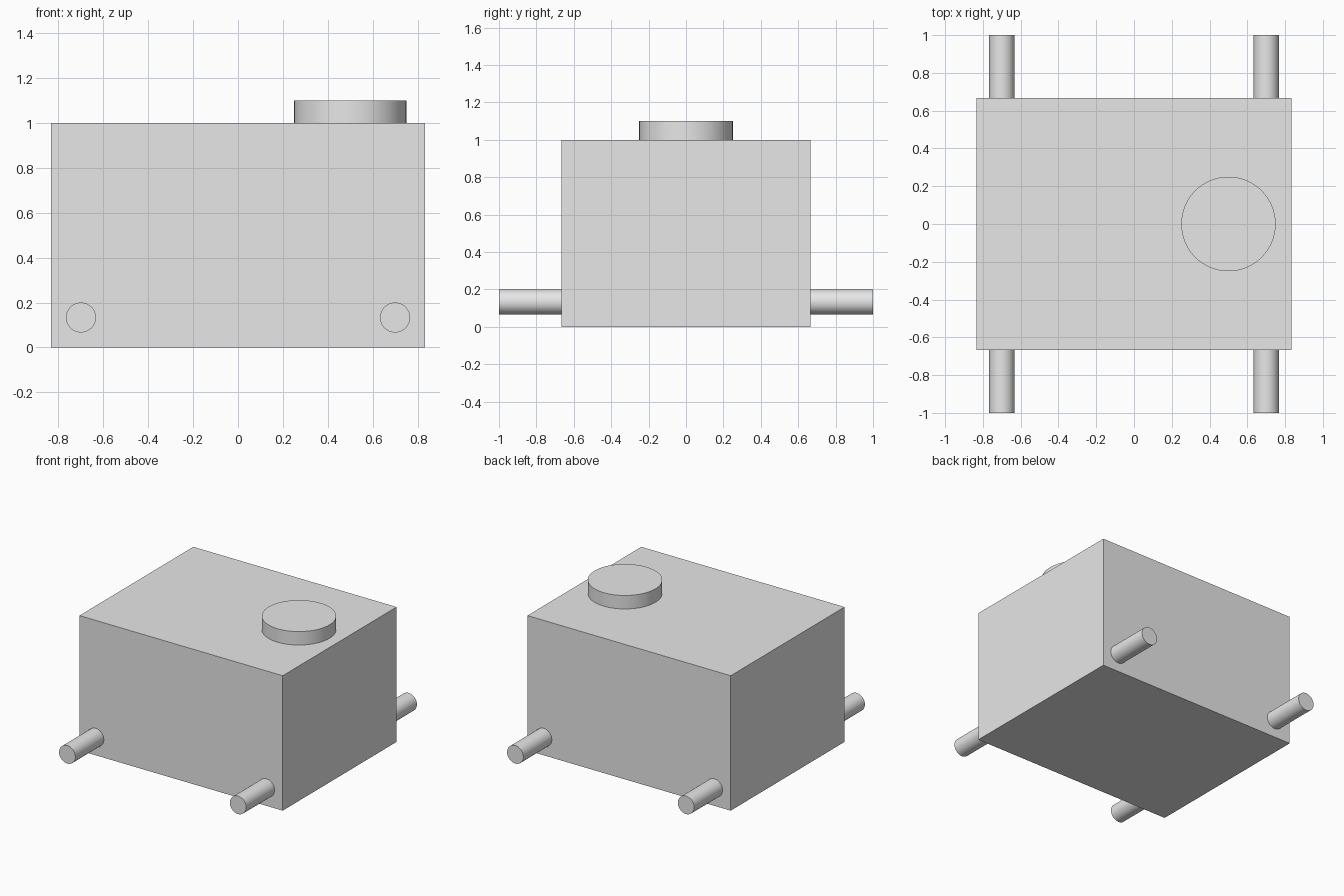
import bpy
from math import pi, radians

cube = bpy.data.objects.get("Cube")
if cube:
    bpy.data.objects.remove(cube, do_unlink=True)

GREY = (0.8, 0.8, 0.8, 1.0)
grey = bpy.data.materials.new("plain grey")
grey.use_nodes = True
grey.diffuse_color = GREY
grey.node_tree.nodes["Principled BSDF"].inputs["Base Color"].default_value = GREY


def finish(name):
    obj = bpy.context.object
    obj.name = name
    obj.data.materials.append(grey)
    return obj


def cylinder(name, radius, length, location, rotation=(0, 0, 0)):
    bpy.ops.mesh.primitive_cylinder_add(vertices=64, radius=radius, depth=length,
                                        location=location, rotation=rotation)
    obj = finish(name)
    bpy.ops.object.shade_smooth_by_angle(angle=radians(30))
    return obj


# Box body
bpy.ops.mesh.primitive_cube_add(size=1, location=(0, 0, 0.5))
body = finish("body")
body.scale = (5 / 3, 4 / 3, 1)
bpy.ops.object.transform_apply(location=False, rotation=False, scale=True)

# Round cap on the top
cylinder("top_cap", 0.25, 0.1, (0.5, 0, 1.05))

# Axle rods running front to back near the bottom edges
for side, x in (("left", 0.7), ("right", -0.7)):
    cylinder(side + "_axle", 0.0667, 2, (x, 0, 0.1333), (pi / 2, 0, 0))
